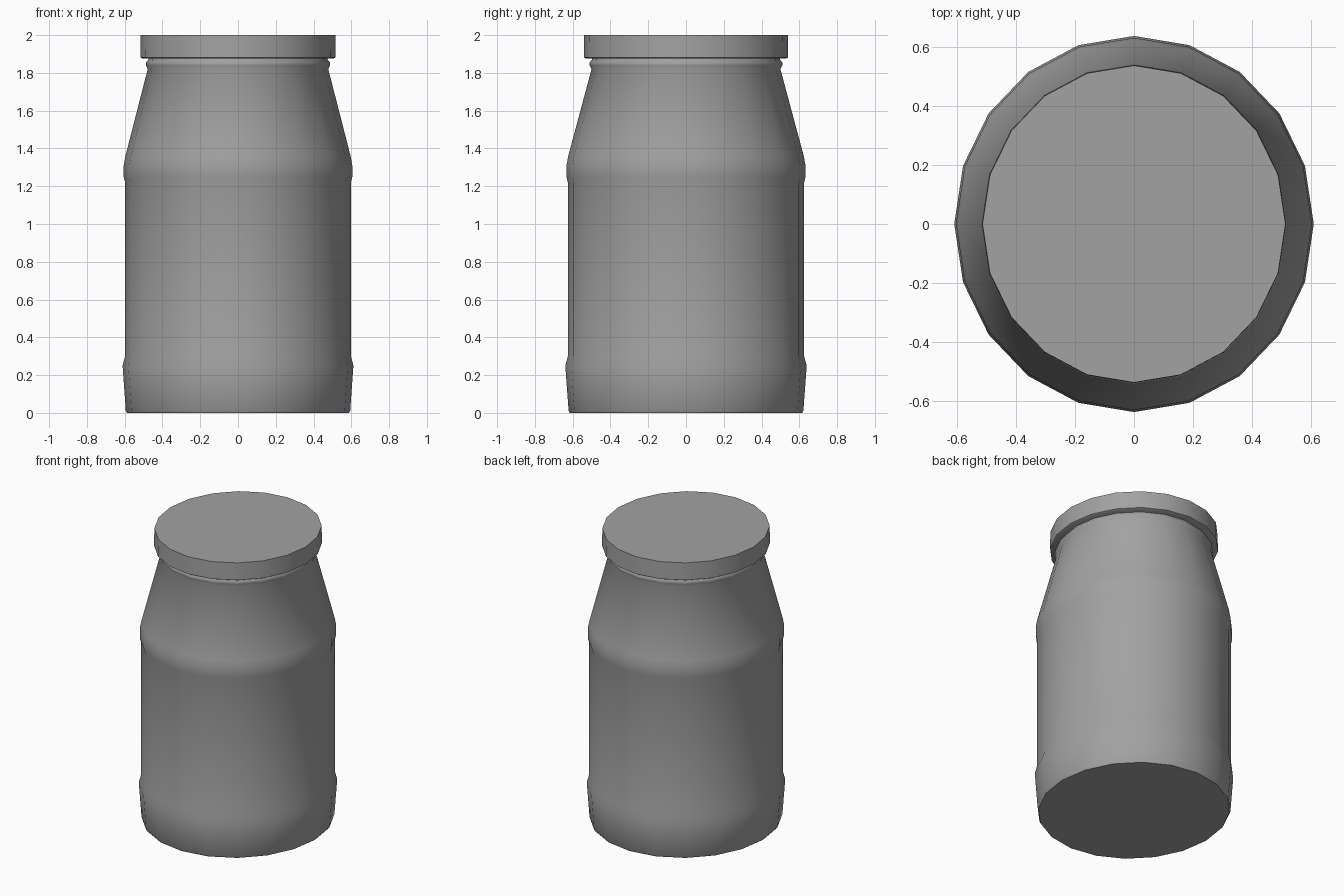
import bpy
import bmesh
from math import cos, sin, tau, radians

SIDES = 20
DEPTH_RATIO = 1.046  # slightly deeper than wide

cube = bpy.data.objects.get("Cube")
if cube:
    bpy.data.objects.remove(cube, do_unlink=True)

grey = bpy.data.materials.new("grey")
grey.use_nodes = True
colour = (0.36, 0.36, 0.36, 1)
grey.diffuse_color = colour
grey.node_tree.nodes["Principled BSDF"].inputs["Base Color"].default_value = colour


def lathe(name, profile):
    """Closed turned solid from (radius, height) pairs."""
    bm = bmesh.new()
    rings = []
    for r, z in profile:
        rings.append([bm.verts.new((r * cos(tau * i / SIDES),
                                    r * DEPTH_RATIO * sin(tau * i / SIDES), z))
                      for i in range(SIDES)])
    for low, high in zip(rings, rings[1:]):
        for i in range(SIDES):
            j = (i + 1) % SIDES
            bm.faces.new((low[i], low[j], high[j], high[i]))
    bm.faces.new(rings[0][::-1])
    bm.faces.new(rings[-1])
    mesh = bpy.data.meshes.new(name)
    bm.to_mesh(mesh)
    bm.free()
    mesh.materials.append(grey)
    obj = bpy.data.objects.new(name, mesh)
    bpy.context.collection.objects.link(obj)
    bpy.ops.object.select_all(action='DESELECT')
    obj.select_set(True)
    bpy.context.view_layer.objects.active = obj
    bpy.ops.object.shade_smooth_by_angle(angle=radians(50))


# Body: flared base band, straight wall, shoulder band, tapered neck with a bead
lathe("jar_body", [
    (0.588, 0), (0.594, 0.01), (0.611, 0.25), (0.598, 0.30),
    (0.598, 1.22), (0.605, 1.25), (0.605, 1.31), (0.596, 1.36),
    (0.478, 1.82), (0.488, 1.84), (0.488, 1.855), (0.475, 1.87), (0.475, 1.9),
])

# Lid
lathe("lid", [(0.505, 1.875), (0.517, 1.882), (0.515, 2.0)])
